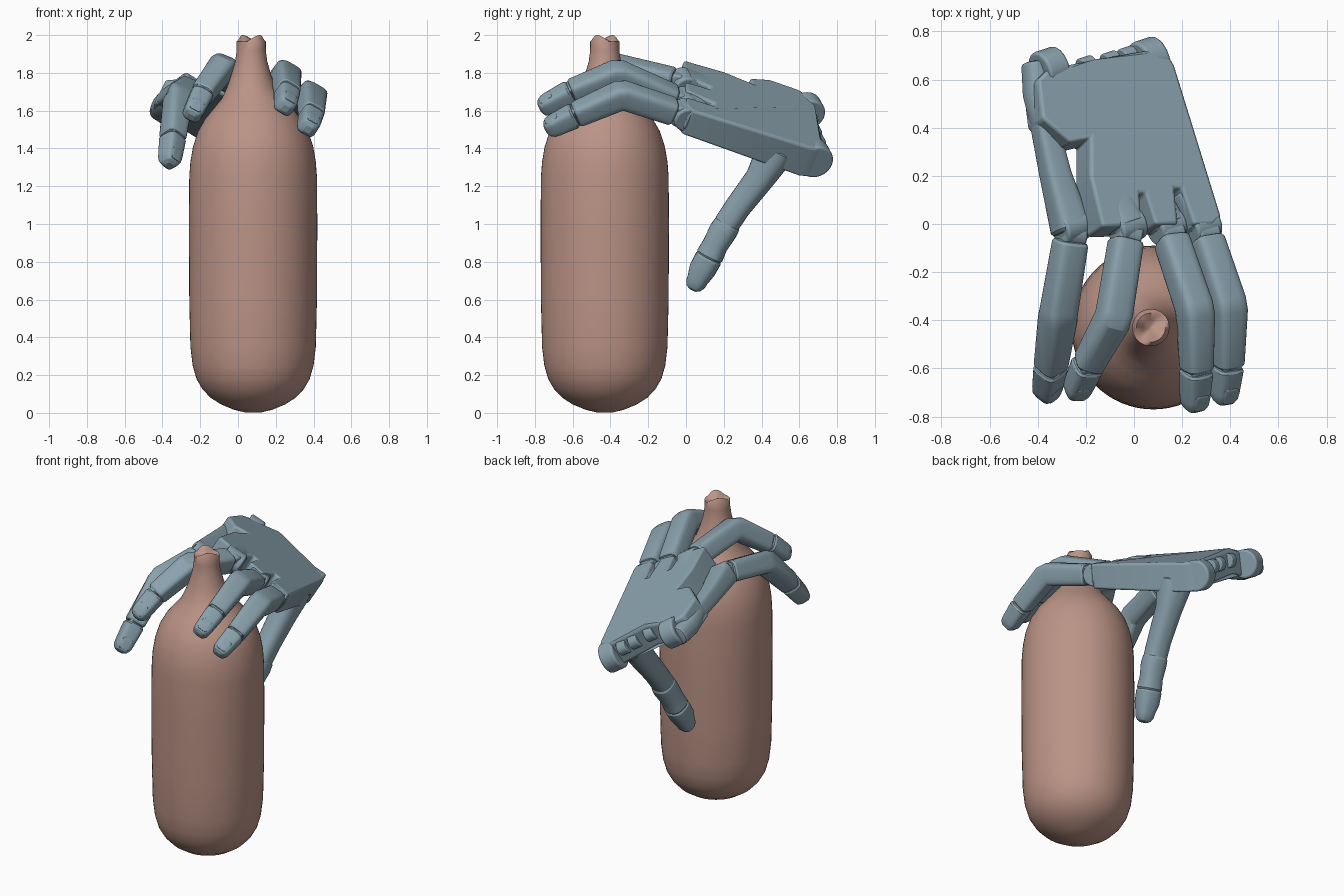
import bpy, bmesh, math
from mathutils import Vector as V

if "Cube" in bpy.data.objects:
    bpy.data.objects.remove(bpy.data.objects["Cube"])

def material(name, rgb):
    m = bpy.data.materials.new(name)
    m.diffuse_color = (*rgb, 1)
    m.use_nodes = True
    m.node_tree.nodes["Principled BSDF"].inputs["Base Color"].default_value = m.diffuse_color
    return m

CLAY = material("clay", (0.5, 0.295, 0.24))
STEEL = material("blue_grey", (0.255, 0.36, 0.42))
N = V((0.5, 0.38, 1)).normalized()            # normal of the back of the hand
D = V((0.24, -0.72, 0))
D = (D - N * D.dot(N)).normalized()           # wrist-to-finger direction
E = D.cross(N).normalized()                   # across the hand

def finish(name, bm, mat, angle=26, bevel=0):
    bmesh.ops.recalc_face_normals(bm, faces=bm.faces)
    me = bpy.data.meshes.new(name)
    bm.to_mesh(me)
    bm.free()
    me.materials.append(mat)
    ob = bpy.data.objects.new(name, me)
    bpy.context.collection.objects.link(ob)
    bpy.ops.object.select_all(action='DESELECT')
    ob.select_set(True)
    bpy.context.view_layer.objects.active = ob
    bpy.ops.object.shade_smooth_by_angle(angle=math.radians(angle))
    if bevel:
        b = ob.modifiers.new("bevel", 'BEVEL')
        b.width, b.segments = bevel, 3
        b.limit_method = 'ANGLE'
    return ob

def skin(bm, rings):
    vs = [[bm.verts.new(p) for p in r] for r in rings]
    for a, b in zip(vs, vs[1:]):
        n = len(a)
        for i in range(n):
            j = (i + 1) % n
            bm.faces.new((a[i], a[j], b[j], b[i]))
    bm.faces.new(vs[0])
    bm.faces.new(vs[-1])

def limb(name, pts, radii, up=N, flat=1.0, tip=False, power=0.5):
    """Soft square section swept along a path, mitred at bends, with rounded ends."""
    p = [V(q) for q in pts]
    d = [(b - a).normalized() for a, b in zip(p, p[1:])]
    r0, r1 = radii[0], radii[-1]
    stations = [(p[0] + d[0] * r0 * k, d[0], r0 * s) for k, s in ((-0.2, 0.72), (-0.12, 0.9), (0.05, 1))]
    for i in range(1, len(p) - 1):
        stations.append((p[i], (d[i - 1] + d[i]).normalized(), radii[i]))
    ends = ((-1.1, 1), (-0.6, 0.93), (-0.2, 0.7), (0, 0.35)) if tip else ((-0.05, 1), (0.12, 0.9), (0.2, 0.72))
    stations += [(p[-1] + d[-1] * r1 * k, d[-1], r1 * s) for k, s in ends]
    rings = []
    for c, a, r in stations:
        u = (up - a * up.dot(a)).normalized()
        s = a.cross(u)
        ring = []
        for i in range(24):
            t = math.tau * (i + 0.5) / 24
            x, y = math.cos(t), math.sin(t)
            ring.append(c + s * (r * math.copysign(abs(x) ** power, x))
                        + u * (r * flat * math.copysign(abs(y) ** power, y)))
        rings.append(ring)
    bm = bmesh.new()
    skin(bm, rings)
    return finish(name, bm, STEEL)

def disc(name, c, axis, r, w, bevel=0.012):
    axis = axis.normalized()
    u = axis.orthogonal().normalized()
    v = axis.cross(u)
    bm = bmesh.new()
    skin(bm, [[V(c) + axis * k + (u * math.cos(math.tau * i / 28) + v * math.sin(math.tau * i / 28)) * r
               for i in range(28)] for k in (-w / 2, w / 2)])
    return finish(name, bm, STEEL, bevel=bevel)

# Bottle: lathed body with a narrow two-lobed neck
profile = [(0.04, 0.002), (0.1, 0.016), (0.17, 0.045), (0.225, 0.08), (0.268, 0.125), (0.3, 0.18), (0.32, 0.25),
           (0.332, 0.35), (0.338, 0.6), (0.34, 1.0), (0.338, 1.25), (0.332, 1.33), (0.318, 1.41), (0.292, 1.49),
           (0.255, 1.555), (0.21, 1.61), (0.165, 1.665), (0.13, 1.72), (0.105, 1.79), (0.085, 1.86), (0.077, 1.92),
           (0.077, 1.965), (0.06, 1.982), (0.035, 1.972), (0.008, 1.965)]
rings = []
for r, z in profile:
    ring = []
    for i in range(64):
        t = math.tau * i / 64
        k = 0.018 * math.cos(2 * (t + 0.75)) if z > 1.965 and r > 0.03 else 0
        ring.append(V((0.08 - 0.01 * (z > 1.7) + r * math.cos(t), -0.43 + r * math.sin(t), z + k)))
    rings.append(ring)
bm = bmesh.new()
skin(bm, rings)
finish("bottle", bm, CLAY, 60)

# Palm: slanted plate, falling away at both wrist corners, with clefts between the knuckles
def top(x, y):
    sag = 0.055 * max(0, x + 0.35) / 0.45 * max(0, y) / 0.7 + 0.28 * max(0, -0.18 - x)
    return V((x, y, 1.8 - 0.5 * x - 0.38 * y - sag))

outline = [(-0.36, 0.64), (-0.26, 0.665), (-0.18, 0.68), (0.04, 0.72), (0.13, 0.73), (0.17, 0.66), (0.365, 0.03),
           (0.33, 0.0), (0.25, 0.0), (0.2, 0.15), (0.17, 0.15), (0.185, 0.0), (0.09, 0.0), (0.05, 0.13),
           (0.025, 0.13), (0.035, 0.0), (-0.08, -0.01), (-0.13, -0.01), (-0.18, 0.2), (-0.18, 0.36),
           (-0.26, 0.34), (-0.38, 0.44), (-0.4, 0.6)]
bm = bmesh.new()
skin(bm, [[top(x, y) for x, y in outline],
          [top(x, y) - N * (0.15 + 0.03 * max(0, y * x) / 0.1) for x, y in outline]])
finish("palm", bm, STEEL, bevel=0.015)

# Heel pad below the palm, carrying the thumb
limb("heel_pad", [top(0.08, 0.66) - N * 0.14, top(0.15, 0.36) - N * 0.13], (0.09, 0.075), flat=0.55)

# Wrist lugs and small pins
disc("wrist_lug_right", top(0.1, 0.705) - N * 0.09, E, 0.095, 0.1)
disc("wrist_lug_left", top(-0.32, 0.665) - N * 0.075, E, 0.088, 0.1)
for i, (x, y) in enumerate(((-0.17, 0.67), (-0.07, 0.69), (0.0, 0.71))):
    disc("wrist_pin_%d" % i, top(x, y) - N * 0.06, E, 0.045, 0.06, 0.006)

# Outer metacarpal beside the palm
limb("outer_wrist_lobe", [(-0.405, 0.66, 1.6), (-0.395, 0.54, 1.62), (-0.38, 0.42, 1.66)], (0.06, 0.064, 0.05), power=0.8)
limb("outer_metacarpal", [(-0.375, 0.42, 1.66), (-0.325, 0.2, 1.685), (-0.262, -0.02, 1.71)], (0.05, 0.058, 0.074))
limb("metacarpal_brace", [(-0.35, 0.42, 1.66), (-0.18, 0.37, 1.66)], (0.045, 0.045))

# Fingers: base, knuckle, end joint, tip
fingers = {
    "finger_a": [(0.285, -0.02, 1.58), (0.392, -0.34, 1.685), (0.388, -0.58, 1.58), (0.37, -0.745, 1.5)],
    "finger_b": [(0.14, -0.02, 1.645), (0.255, -0.36, 1.795), (0.26, -0.6, 1.7), (0.25, -0.775, 1.61)],
    "finger_c": [(-0.025, -0.02, 1.745), (-0.085, -0.39, 1.83), (-0.19, -0.58, 1.69), (-0.25, -0.715, 1.565)],
    "finger_d": [(-0.255, -0.02, 1.715), (-0.315, -0.38, 1.67), (-0.345, -0.59, 1.46), (-0.365, -0.72, 1.31)],
}

def digit(name, pts):
    p = [V(q) for q in pts]
    d = [(b - a).normalized() for a, b in zip(p, p[1:])]
    limb(name + "_shaft", [p[0] + d[0] * 0.06, p[1] - d[0] * 0.02, p[1] + d[1] * 0.02, p[2] - d[1] * 0.004],
         (0.067, 0.07, 0.07, 0.061))
    limb(name + "_tip", [p[2] + d[2] * 0.018, p[3]], (0.06, 0.054), tip=True)
    disc(name + "_base_hinge", p[0] + d[0] * 0.02, d[0].cross(N), 0.06, 0.1)
    disc(name + "_tip_hinge", p[2], d[2].cross(N), 0.05, 0.09)
    u = (N - d[2] * N.dot(d[2])).normalized()
    limb(name + "_nail", [p[3] - d[2] * 0.085 + u * 0.05, p[3] - d[2] * 0.025 + u * 0.042],
         (0.034, 0.03), flat=0.25)

for name, pts in fingers.items():
    digit(name, pts)
    b = V(pts[0])
    if name != "finger_d":                    # knuckle block blending into the palm
        limb(name + "_knuckle", [b - D * 0.16 - N * 0.005, b - D * 0.01], (0.06, 0.07))
    disc(name + "_knuckle_cap", b - D * 0.01, E, 0.068, 0.125)

# Thumb hanging below the palm, swollen at its joints
side = V((0.1, 0.8, -0.5))
limb("thumb_root", [(0.08, 0.48, 1.4), (0.07, 0.455, 1.35), (0.055, 0.39, 1.24), (0.03, 0.275, 1.09), (0.015, 0.215, 1.0)],
     (0.1, 0.097, 0.077, 0.069, 0.068), side, power=0.8)
limb("thumb_middle", [(0.015, 0.22, 1.0), (0.01, 0.195, 0.96), (-0.005, 0.155, 0.89), (-0.015, 0.125, 0.83)],
     (0.071, 0.074, 0.067, 0.072), side, power=0.8)
limb("thumb_tip", [(-0.017, 0.12, 0.82), (-0.03, 0.085, 0.755), (-0.045, 0.035, 0.65)], (0.072, 0.07, 0.056), side,
     tip=True, power=0.75)
